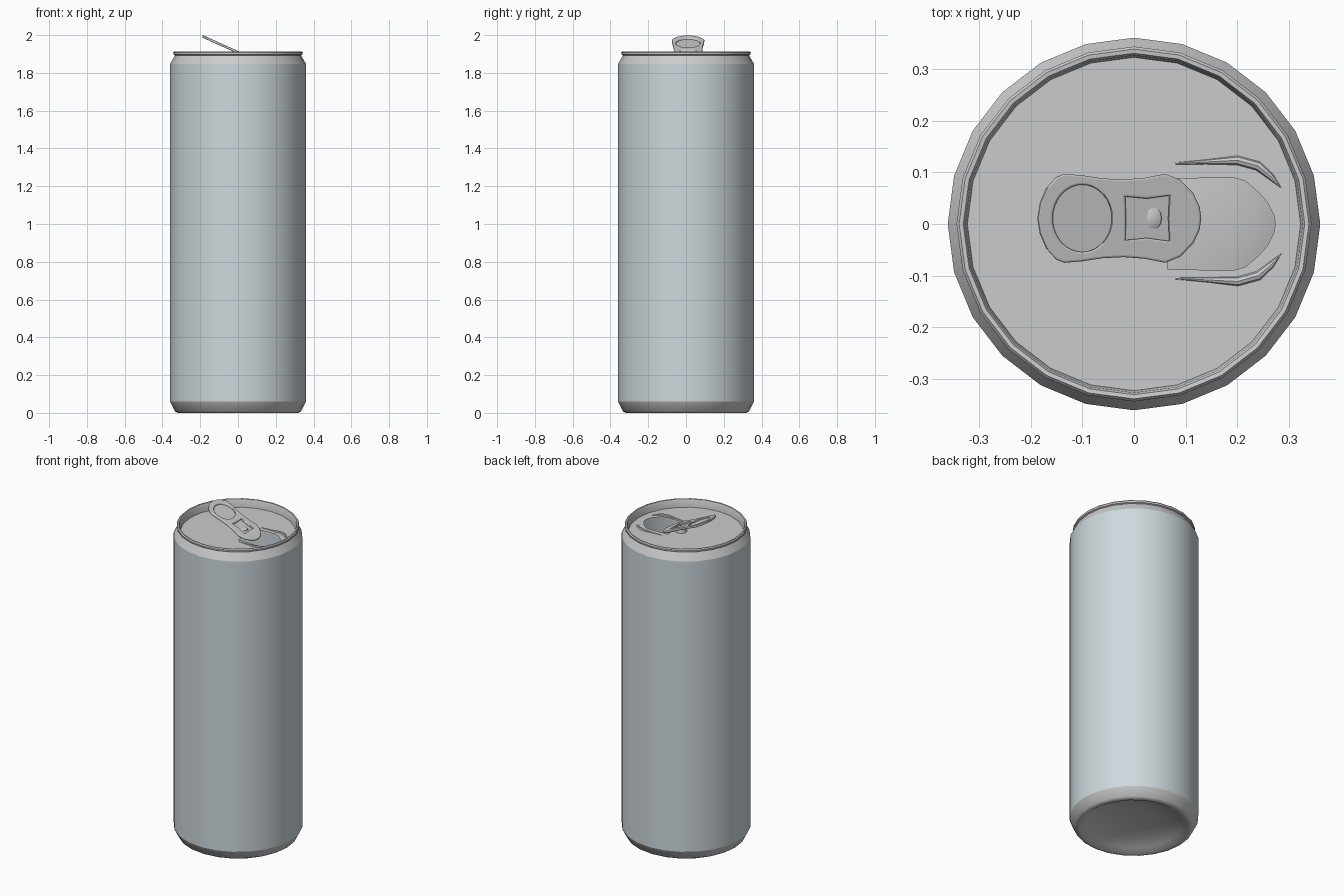
import bpy, bmesh
from math import sin, cos, tau

if "Cube" in bpy.data.objects:
    bpy.data.objects.remove(bpy.data.objects["Cube"])

SIDES = 24
LID_Z = 1.865
SLOPE = -0.45          # tilt of the lifted pull tab
TAB_Y = 0.011


def finish(name, mesh, angle=0.6):
    ob = bpy.data.objects.new(name, mesh)
    bpy.context.collection.objects.link(ob)
    bpy.ops.object.select_all(action='DESELECT')
    ob.select_set(True)
    bpy.context.view_layer.objects.active = ob
    bpy.ops.object.shade_smooth_by_angle(angle=angle)
    return ob


def lathe(name, profile, sides=SIDES, cx=0, cy=0):
    """Revolve (radius, z) points; a zero radius becomes a single pole."""
    bm = bmesh.new()
    rings = []
    for r, z in profile:
        n = sides if r > 0 else 1
        rings.append([bm.verts.new((cx + r * cos(tau * i / sides),
                                    cy + r * sin(tau * i / sides), z)) for i in range(n)])
    for a, b in zip(rings, rings[1:]):
        for i in range(sides):
            j = (i + 1) % sides
            quad = [a[i % len(a)], a[j % len(a)], b[j % len(b)], b[i % len(b)]]
            bm.faces.new(list(dict.fromkeys(quad)))
    mesh = bpy.data.meshes.new(name)
    bm.to_mesh(mesh)
    bm.free()
    return finish(name, mesh)


def curve_mesh(name, curve):
    tmp = bpy.data.objects.new(name + "_curve", curve)
    bpy.context.collection.objects.link(tmp)
    deps = bpy.context.evaluated_depsgraph_get()
    mesh = bpy.data.meshes.new_from_object(tmp.evaluated_get(deps))
    bpy.data.objects.remove(tmp)
    return mesh


def plate(name, loops, height, slope=0.0, thick=0.0, bevel=0.0):
    """Flat filled outline with holes, optionally thick, placed on a sloping plane."""
    cu = bpy.data.curves.new(name, 'CURVE')
    cu.dimensions, cu.fill_mode = '2D', 'BOTH'
    cu.extrude, cu.bevel_depth, cu.offset = thick, bevel, -bevel
    cu.bevel_resolution = 2
    for loop in loops:
        sp = cu.splines.new('POLY')
        sp.points.add(len(loop) - 1)
        for p, (x, y) in zip(sp.points, loop):
            p.co = (x, y, 0, 1)
        sp.use_cyclic_u = True
    mesh = curve_mesh(name, cu)
    for v in mesh.vertices:
        v.co.z += height + slope * v.co.x
    if thick == 0 and mesh.polygons[0].normal.z < 0:
        mesh.flip_normals()
    return finish(name, mesh)


def ellipse(cx, cy, rx, ry, n):
    return [(cx + rx * cos(tau * i / n), cy + ry * sin(tau * i / n)) for i in range(n)]


def mirrored(half, cy):
    """Closed outline from its upper half (first and last points on the axis)."""
    return [(x, cy + d) for x, d in half] + [(x, cy - d) for x, d in half[-2:0:-1]]


# Can wall
body = lathe("can_body", [(.36, .06), (.36, 1.847)])
mat = bpy.data.materials.new("can_paint")
mat.diffuse_color = (.62, .69, .72, 1)
mat.use_nodes = True
mat.node_tree.nodes["Principled BSDF"].inputs["Base Color"].default_value = mat.diffuse_color
body.data.materials.append(mat)

# Base with domed underside
lathe("can_base", [(0, .065), (.11, .058), (.20, .043), (.27, .02), (.303, 0),
                   (.32, 0), (.334, .008), (.36, .06)])

# Shoulder, rolled rim and inner wall
lathe("neck_and_rim", [(.36, 1.847), (.334, 1.893), (.342, 1.897), (.343, 1.907),
                       (.338, 1.913), (.330, 1.912), (.326, 1.904), (.322, LID_Z)])

# Lid with the drinking opening
mouth = mirrored([(.065, 0), (.065, .087), (.19, .09), (.215, .083), (.24, .062),
                  (.258, .042), (.27, .018), (.273, 0)], 0)
plate("lid", [ellipse(0, 0, .322, .322, SIDES), mouth], LID_Z)

# Raised ridges beside the opening
for side, label in ((1, "back"), (-1, "front")):
    cu = bpy.data.curves.new("ridge", 'CURVE')
    cu.dimensions, cu.bevel_depth, cu.bevel_resolution = '3D', .009, 2
    sp = cu.splines.new('POLY')
    path = [(.08, .111, .2), (.14, .114, .5), (.2, .117, 1), (.24, .106, 1),
            (.265, .085, .7), (.285, .063, .05)]
    sp.points.add(len(path) - 1)
    for p, (x, y, r) in zip(sp.points, path):
        p.co = (x, .006 + side * y, LID_Z, 1)
        p.radius = r
    finish("lid_ridge_" + label, curve_mesh("lid_ridge", cu))

# Pull tab with finger ring and rivet window
outline = mirrored([(-.187, 0), (-.182, .03), (-.17, .058), (-.15, .08), (-.135, .086),
                    (-.1, .083), (-.06, .077), (-.02, .075), (.02, .078), (.06, .086),
                    (.09, .074), (.115, .048), (.127, .022), (.13, 0)], TAB_Y)
window = mirrored([(-.015, 0), (-.017, .042), (.025, .038), (.068, .044), (.066, 0)], TAB_Y)
ring = ellipse(-.1, TAB_Y, .057, .065, 32)
plate("pull_tab", [outline, ring, window], 1.909, SLOPE, thick=.003, bevel=.004)

# Recessed panels inside the tab openings
plate("finger_panel", [ellipse(-.1, TAB_Y, .06, .068, 32)], 1.906, SLOPE, thick=.001)
plate("rivet_tongue", [[(-.02, -.034), (.072, -.034), (.072, .056), (-.02, .056)]],
      1.904, SLOPE, thick=.001)

# Rivet holding the tab
lathe("rivet", [(.032, LID_Z), (.028, 1.885), (.018, 1.892), (0, 1.894)], 16, .025, TAB_Y)
